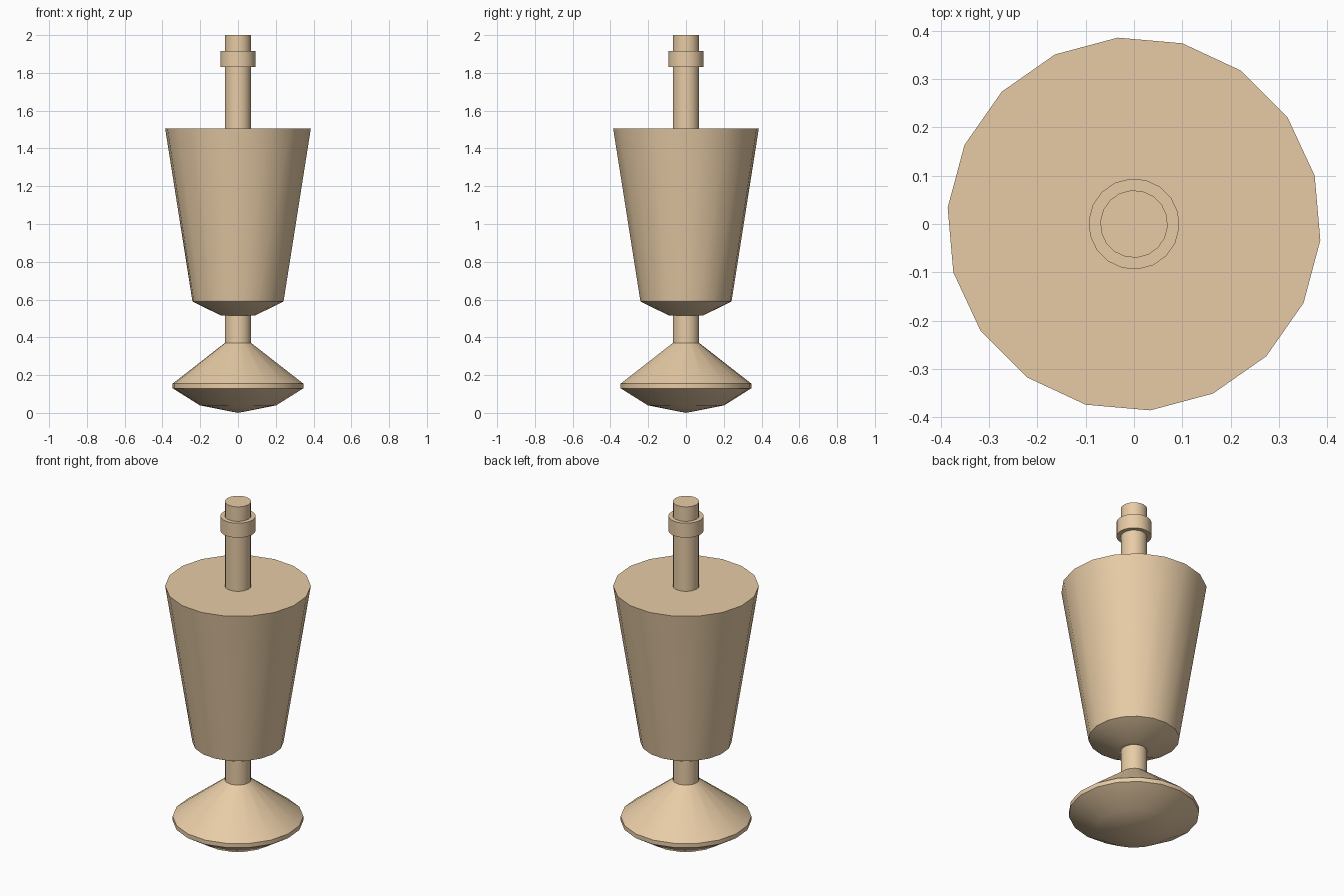
import bpy, bmesh, math

if "Cube" in bpy.data.objects:
    bpy.data.objects.remove(bpy.data.objects["Cube"])

SIDES = 18
PHASE = math.radians(-5)

wood = bpy.data.materials.new("tan_wood")
wood.diffuse_color = (0.8, 0.6, 0.38, 1)
wood.use_nodes = True
wood.node_tree.nodes["Principled BSDF"].inputs["Base Color"].default_value = wood.diffuse_color


def lathe(name, profile):
    """Revolve (radius, z) points, listed bottom to top, around the z axis."""
    bm = bmesh.new()
    rings = []
    for r, z in profile:
        if r == 0:
            rings.append([bm.verts.new((0, 0, z))] * SIDES)
        else:
            angles = [PHASE + 2 * math.pi * i / SIDES for i in range(SIDES)]
            rings.append([bm.verts.new((r * math.cos(a), r * math.sin(a), z)) for a in angles])
    for low, high in zip(rings, rings[1:]):
        for i in range(SIDES):
            j = (i + 1) % SIDES
            bm.faces.new(list(dict.fromkeys((low[i], low[j], high[j], high[i]))))
    mesh = bpy.data.meshes.new(name)
    bm.to_mesh(mesh)
    bm.free()
    obj = bpy.data.objects.new(name, mesh)
    bpy.context.collection.objects.link(obj)
    mesh.materials.append(wood)
    bpy.ops.object.select_all(action='DESELECT')
    obj.select_set(True)
    bpy.context.view_layer.objects.active = obj
    bpy.ops.object.shade_smooth_by_angle(angle=math.radians(30))
    return obj


NECK = 0.07

# Foot: shallow rounded base rising in a cone to the lower stem
lathe("foot_and_stem", [(0, 0), (0.203, 0.04), (0.347, 0.13), (0.347, 0.155),
                        (NECK, 0.37), (NECK, 0.515)])

# Tapered body, its underside and top meeting the stem
lathe("body", [(NECK, 0.515), (0.09, 0.515), (0.242, 0.59),
               (0.387, 1.505), (NECK, 1.505)])

# Upper rod with a flat end
lathe("upper_rod", [(NECK, 1.505), (NECK, 2.0), (0, 2.0)])

# Collar around the rod
lathe("collar", [(NECK, 1.83), (0.094, 1.83), (0.094, 1.915), (NECK, 1.915)])
